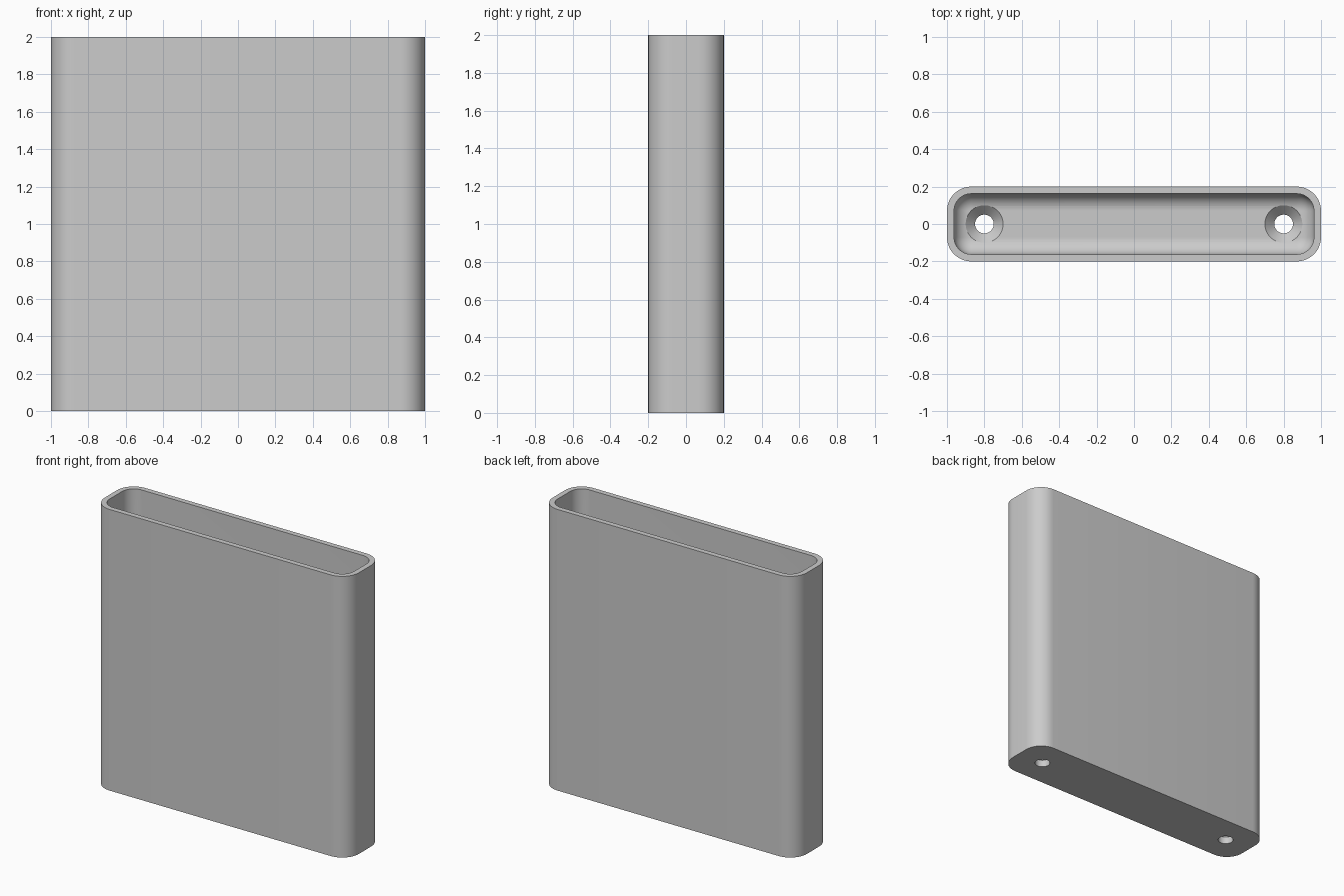
import bpy, bmesh, math

cube = bpy.data.objects.get("Cube")
if cube:
    bpy.data.objects.remove(cube)

HALF_X, HALF_Y, HEIGHT = 1.0, 0.2, 2.0
WALL, FLOOR = 0.038, 0.1
CORNER, FILLET = 0.13, 0.088
HOLE_X, HOLE_R, SINK_R = 0.8, 0.05, 0.1
STEPS = 12

grey = bpy.data.materials.new("light grey")
grey.use_nodes = True
colour = (0.6, 0.6, 0.6, 1)
grey.diffuse_color = colour
grey.node_tree.nodes["Principled BSDF"].inputs["Base Color"].default_value = colour


def rounded_ring(bm, inset, z):
    """Rounded rectangle of vertices, inset from the outer outline."""
    r = CORNER - inset
    verts = []
    for i, (sx, sy) in enumerate([(1, 1), (-1, 1), (-1, -1), (1, -1)]):
        for k in range(STEPS + 1):
            a = (i + k / STEPS) * math.pi / 2
            verts.append(bm.verts.new((sx * (HALF_X - CORNER) + r * math.cos(a),
                                       sy * (HALF_Y - CORNER) + r * math.sin(a), z)))
    return verts


def circle_ring(bm, x, r, z, n=48):
    return [bm.verts.new((x + r * math.cos(2 * math.pi * k / n),
                          r * math.sin(2 * math.pi * k / n), z)) for k in range(n)]


def loft(bm, rings):
    """Skin consecutive rings and cap both ends."""
    for a, b in zip(rings, rings[1:]):
        for k in range(len(a)):
            j = (k + 1) % len(a)
            bm.faces.new((a[k], a[j], b[j], b[k]))
    bm.faces.new(rings[0][::-1])
    bm.faces.new(rings[-1])


def finish(bm, name):
    bmesh.ops.recalc_face_normals(bm, faces=bm.faces)
    mesh = bpy.data.meshes.new(name)
    bm.to_mesh(mesh)
    bm.free()
    mesh.materials.append(grey)
    obj = bpy.data.objects.new(name, mesh)
    bpy.context.collection.objects.link(obj)
    return obj


# Open sleeve with a filleted inner floor
bm = bmesh.new()
rings = [rounded_ring(bm, 0, 0), rounded_ring(bm, 0, HEIGHT), rounded_ring(bm, WALL, HEIGHT)]
for k in range(STEPS + 1):
    a = k / STEPS * math.pi / 2
    rings.append(rounded_ring(bm, WALL + FILLET * (1 - math.cos(a)),
                              FLOOR + FILLET * (1 - math.sin(a))))
loft(bm, rings)
sleeve = finish(bm, "sleeve")

# Countersunk screw holes
bm = bmesh.new()
for x in (-HOLE_X, HOLE_X):
    loft(bm, [circle_ring(bm, x, r, z) for r, z in
              [(HOLE_R, -0.1), (HOLE_R, FLOOR - 0.05), (SINK_R, FLOOR), (SINK_R, FLOOR + 0.2)]])
cutter = finish(bm, "screw_hole_cutter")
cutter.hide_render = True

cut = sleeve.modifiers.new("screw_holes", "BOOLEAN")
cut.operation = "DIFFERENCE"
cut.solver = "EXACT"
cut.object = cutter

bpy.ops.object.select_all(action="DESELECT")
sleeve.select_set(True)
bpy.context.view_layer.objects.active = sleeve
bpy.ops.object.modifier_apply(modifier=cut.name)
bpy.data.objects.remove(cutter)
bpy.ops.object.shade_smooth_by_angle(angle=math.radians(30))
